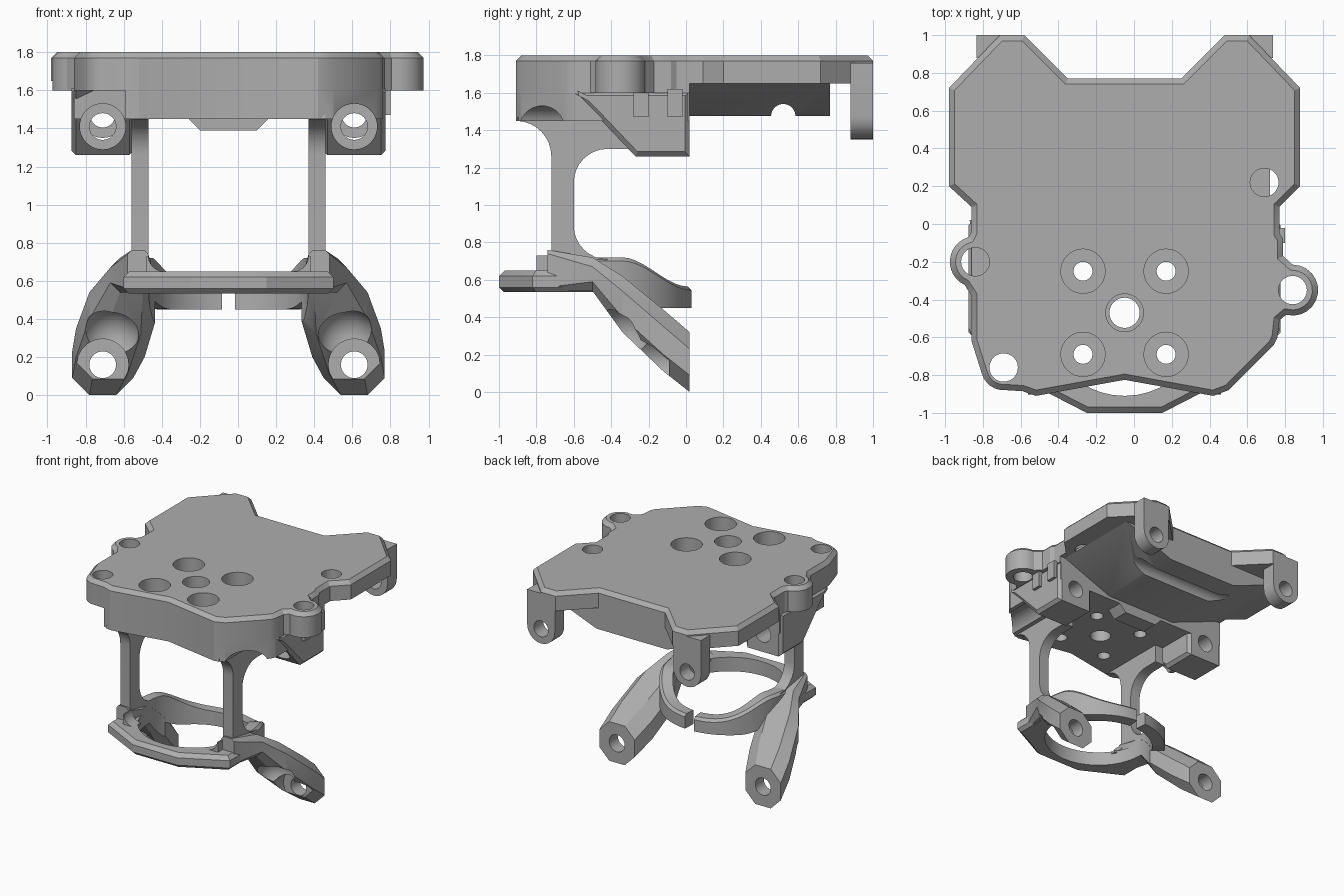
import bpy, bmesh
from math import sin, cos, radians, pi
from mathutils import Vector

if "Cube" in bpy.data.objects:
    bpy.data.objects.remove(bpy.data.objects["Cube"])

grey = bpy.data.materials.new("plain_grey")
grey.use_nodes = True
colour = (0.42, 0.42, 0.42, 1)
grey.diffuse_color = colour
grey.node_tree.nodes["Principled BSDF"].inputs["Base Color"].default_value = colour

MID = -0.05          # symmetry plane of the bracket
SIDES = ((-1, "right"), (1, "left"))


def finish(name, bm):
    bmesh.ops.recalc_face_normals(bm, faces=bm.faces)
    mesh = bpy.data.meshes.new(name)
    bm.to_mesh(mesh)
    bm.free()
    mesh.materials.append(grey)
    obj = bpy.data.objects.new(name, mesh)
    bpy.context.collection.objects.link(obj)
    return obj


def loft(name, rings, bevel_top=0, bevel_bottom=0):
    """Skin a list of equal-length point rings and cap both ends."""
    bm = bmesh.new()
    rows = [[bm.verts.new(p) for p in ring] for ring in rings]
    n = len(rows[0])
    for a, b in zip(rows, rows[1:]):
        for i in range(n):
            j = (i + 1) % n
            bm.faces.new((a[i], a[j], b[j], b[i]))
    low, high = bm.faces.new(rows[0]), bm.faces.new(rows[-1])
    bmesh.ops.recalc_face_normals(bm, faces=bm.faces)
    low_edges = list(low.edges)
    if bevel_top:
        bmesh.ops.bevel(bm, geom=list(high.edges), offset=bevel_top,
                        segments=1, affect='EDGES')
    if bevel_bottom:
        bmesh.ops.bevel(bm, geom=low_edges, offset=bevel_bottom,
                        segments=1, affect='EDGES')
    return finish(name, bm)


def prism(name, pts, axis, lo, hi, **bevels):
    place = {'x': lambda a, b, t: (t, a, b),
             'y': lambda a, b, t: (a, t, b),
             'z': lambda a, b, t: (a, b, t)}[axis]
    return loft(name, [[place(a, b, t) for a, b in pts] for t in (lo, hi)], **bevels)


def arc(cx, cy, r, start, end, n=12):
    steps = [radians(start + (end - start) * i / n) for i in range(n + 1)]
    return [(cx + r * cos(t), cy + r * sin(t)) for t in steps]


def rod(a, b, r, axis, lo, hi):
    return prism("cutter", arc(a, b, r, 0, 360 - 360 / 40, 39), axis, lo, hi)


def box(name, x0, x1, y0, y1, z0, z1):
    return prism(name, [(x0, y0), (x1, y0), (x1, y1), (x0, y1)], 'z', z0, z1)


def cut(obj, *cutters):
    for c in cutters:
        c.hide_render = True
        mod = obj.modifiers.new("cut", 'BOOLEAN')
        mod.operation, mod.solver, mod.object = 'DIFFERENCE', 'EXACT', c
        bpy.context.view_layer.objects.active = obj
        bpy.ops.object.modifier_apply(modifier=mod.name)
        bpy.data.objects.remove(c)


parts = []
bolts = [(MID + sx * 0.22, -0.47 + sy * 0.22) for sx in (-1, 1) for sy in (-1, 1)]

# Top plate with corner ears and screw lobes
outline = [(-0.71, 1.0), (-0.58, 1.0), (-0.35, 0.77), (0.25, 0.77), (0.48, 1.0),
           (0.61, 1.0), (0.88, 0.72), (0.88, 0.2), (0.77, 0.09), (0.77, -0.05),
           (0.79, -0.08), (0.79, -0.17)]
outline += arc(0.84, -0.35, 0.135, 90, -105)
outline += [(0.77, -0.51), (0.76, -0.6), (0.74, -0.64), (0.5, -0.88), (0.42, -0.91),
            (MID, -0.825), (-0.52, -0.91), (-0.59, -0.885)]
outline += arc(-0.69, -0.76, 0.12, 275, 195, 6)
outline += [(-0.86, -0.62), (-0.86, -0.38)]
outline += arc(-0.84, -0.2, 0.135, 245, 105)
outline += [(-0.86, -0.04), (-0.86, 0.09), (-0.98, 0.2), (-0.98, 0.72)]
plate = prism("top_plate", outline, 'z', 1.6, 1.8, bevel_top=0.03)
cut(plate, box("cutter", -1.2, 1.2, 0.02, 1.2, 1.5, 1.65))
for x, y in [(0.69, 0.22), (0.84, -0.35), (-0.69, -0.76), (-0.84, -0.2)]:
    cut(plate, rod(x, y, 0.075, 'z', 1.4, 2))
for x, y in bolts:
    cut(plate, rod(x, y, 0.117, 'z', 1.4, 2))
cut(plate, rod(MID, -0.47, 0.1, 'z', 1.4, 2))
parts.append(plate)

# Thick front block under the plate
block = prism("front_block", [
    (-0.59, -0.885), (-0.52, -0.91), (MID, -0.825), (0.42, -0.91), (0.5, -0.88),
    (0.74, -0.64), (0.76, -0.6), (0.76, 0.02), (-0.86, 0.02), (-0.86, -0.55),
    (-0.59, -0.68)], 'z', 1.45, 1.61)
for x, y in bolts:
    cut(block, rod(x, y, 0.05, 'z', 1.3, 2))
cut(block, rod(MID, -0.47, 0.08, 'z', 1.3, 2))
for s, side in SIDES:
    cut(block, rod(MID + s * 0.66, 1.41, 0.12, 'y', -1.2, -0.2),
        rod(MID + s * 0.66, 1.41, 0.07, 'y', -0.4, 0.2))
parts.append(block)

# Lip below the block
parts.append(prism("block_lip", [(-0.27, 1.46), (-0.2, 1.39), (0.1, 1.39), (0.17, 1.46)],
                   'y', -0.12, 0.02))

# Sloped belly under the rear of the plate, with a cross groove
belly = prism("rear_belly", [(-0.37, 1.475), (0.27, 1.475), (0.72, 1.65), (0.72, 1.67),
                             (-0.82, 1.67), (-0.82, 1.65)], 'y', 0.01, 0.77)
cut(belly, rod(0.52, 1.475, 0.065, 'x', -1, 1))
parts.append(belly)

# Small clips beside the right-hand lobe
for y in (-0.28, -0.1):
    parts.append(box("side_clip", 0.73, 0.8, y, y + 0.08, 1.47, 1.62))

# Front bar of the lower ring
bar = prism("ring_front", [(-0.6, -0.46), (-0.6, -0.82), (-0.25, -1.0), (0.15, -1.0),
                           (0.5, -0.82), (0.5, -0.46)], 'z', 0.535, 0.65,
            bevel_top=0.03, bevel_bottom=0.025)
cut(bar, rod(MID, -0.49, 0.42, 'z', 0.3, 1))
parts.append(bar)


def blend(a, b, t):
    t = max(0, min(1, t))
    return a + (b - a) * t * t * (3 - 2 * t)


for s, side in SIDES:
    cx = MID + s * 0.66

    # Rear hanging tab
    tab = prism(side + "_rear_tab", arc(cx, 1.475, 0.125, 180, 360) +
                [(cx + 0.125, 1.76), (cx - 0.125, 1.76)], 'y', 0.88, 1.0)
    cut(tab, rod(cx, 1.47, 0.065, 'y', 0.5, 1.3))
    parts.append(tab)

    # Upper bolt boss
    boss = prism(side + "_upper_boss", [(-0.6, 1.6), (-0.47, 1.47), (-0.27, 1.26),
                                        (0.02, 1.26), (0.02, 1.61), (-0.6, 1.61)],
                 'x', cx - 0.165, cx + 0.165, bevel_top=0.025, bevel_bottom=0.025)
    cut(boss, rod(cx, 1.41, 0.12, 'y', -1.2, -0.2), rod(cx, 1.41, 0.07, 'y', -0.4, 0.2))
    parts.append(boss)

    # Flared pillar
    profile = [(-0.3, 1.3), (-0.3, 1.47), (-0.9, 1.47)]
    profile += arc(-0.91, 1.26, 0.19, 88, 0, 8)
    profile += [(-0.72, 0.56), (-0.42, 0.56)]
    profile += arc(-0.42, 0.89, 0.18, 270, 180, 8) + arc(-0.42, 1.12, 0.18, 180, 90, 8)
    parts.append(prism(side + "_pillar", profile, 'x', MID + s * 0.42, MID + s * 0.51))

    # Fillet between pillar and front bar
    corner = [(MID + s * 0.43, 0.63), (MID + s * 0.43, 0.73)]
    corner += [(MID + s * (0.34 + 0.08 * cos(t)), 0.73 - 0.08 * sin(t))
               for t in (i * pi / 12 for i in range(7))]
    parts.append(prism(side + "_fillet", corner + [(MID + s * 0.34, 0.63)],
                       'y', -0.8, -0.7))

    # Curved clip arm that closes the ring at the back
    rings = []
    for i in range(25):
        t = radians(4.5 + i * 90 / 24)
        y = -0.49 + 0.47 * cos(t)
        top, low = blend(0.72, 0.565, (y + 0.35) / 0.33), blend(0.535, 0.45, (y + 0.45) / 0.3)
        rings.append([(MID + s * r * sin(t), -0.49 + r * cos(t), z) for r, z in
                      ((0.42, low), (0.52, low), (0.52, top - 0.02), (0.5, top), (0.42, top))])
    parts.append(loft(side + "_clip_arm", rings))

    # Splayed leg: y, inner, outer, bottom, top, corner cut
    rings = []
    for y, a, b, lo, hi, c in ((-0.74, 0.42, 0.53, 0.54, 0.76, 0.02),
                               (-0.5, 0.4, 0.62, 0.54, 0.72, 0.05),
                               (-0.34, 0.38, 0.73, 0.32, 0.62, 0.08),
                               (-0.12, 0.44, 0.8, 0.11, 0.44, 0.09),
                               (0.02, 0.5, 0.82, 0.0, 0.32, 0.09)):
        loop = [(a + c, lo), (b - c, lo), (b, lo + c), (b, hi - c),
                (b - c, hi), (a + c, hi), (a, hi - c), (a, lo + c)]
        rings.append([(MID + s * u, y, z) for u, z in loop])
    leg = loft(side + "_leg", rings)
    bpy.ops.mesh.primitive_uv_sphere_add(segments=32, ring_count=16, radius=0.15,
                                         location=(MID + s * 0.62, -0.34, 0.31))
    scoop = bpy.context.object
    cut(leg, rod(cx, 0.16, 0.135, 'y', -1.0, -0.09), rod(cx, 0.16, 0.07, 'y', -0.4, 0.2),
        scoop, rod(MID, -0.49, 0.42, 'z', 0.3, 1))
    parts.append(leg)

# Smooth the round walls, keep edges crisp
bpy.ops.object.select_all(action='DESELECT')
for obj in parts:
    obj.select_set(True)
bpy.context.view_layer.objects.active = parts[0]
bpy.ops.object.shade_smooth_by_angle(angle=radians(25))
